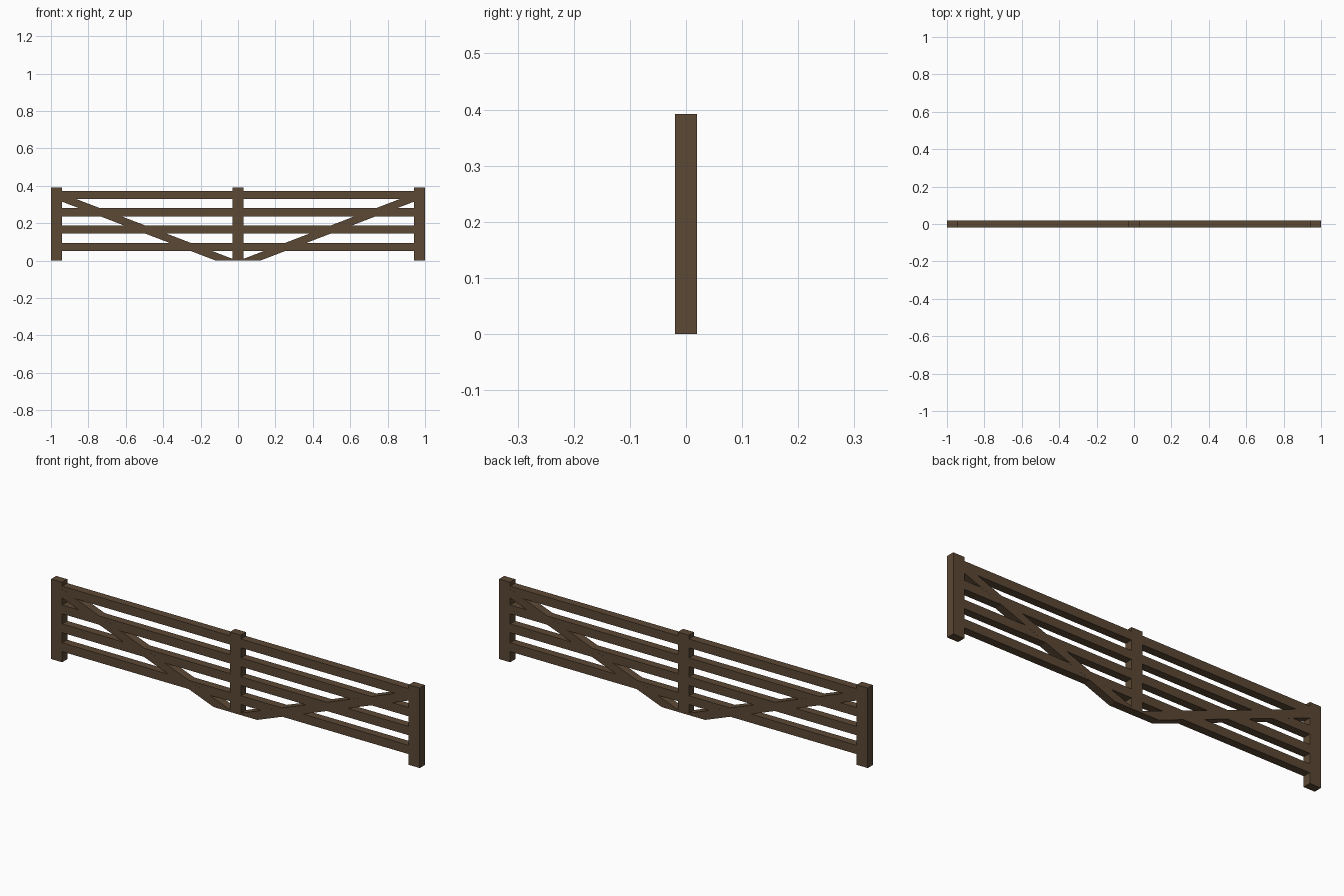
import bpy, bmesh

if "Cube" in bpy.data.objects:
    bpy.data.objects.remove(bpy.data.objects["Cube"])

wood = bpy.data.materials.new("brown_wood")
wood.diffuse_color = (0.105, 0.065, 0.035, 1)
wood.use_nodes = True
wood.node_tree.nodes["Principled BSDF"].inputs["Base Color"].default_value = wood.diffuse_color


def slab(name, outline, depth):
    """Extrude an x-z outline symmetrically along y."""
    bm = bmesh.new()
    face = bm.faces.new([bm.verts.new((x, -depth / 2, z)) for x, z in outline])
    ext = bmesh.ops.extrude_face_region(bm, geom=[face])["geom"]
    moved = [v for v in ext if isinstance(v, bmesh.types.BMVert)]
    bmesh.ops.translate(bm, verts=moved, vec=(0, depth, 0))
    bmesh.ops.recalc_face_normals(bm, faces=bm.faces)
    mesh = bpy.data.meshes.new(name)
    bm.to_mesh(mesh)
    bm.free()
    mesh.materials.append(wood)
    obj = bpy.data.objects.new(name, mesh)
    bpy.context.collection.objects.link(obj)
    return obj


def plank(name, x0, x1, z0, z1, depth):
    return slab(name, [(x0, z0), (x1, z0), (x1, z1), (x0, z1)], depth)


# Upright posts
for label, x in (("left", -0.97), ("middle", 0), ("right", 0.97)):
    plank(f"{label}_post", x - 0.03, x + 0.03, 0, 0.392, 0.04)

# Four rails in each half, and a sloping brace cut flat at the ground
for label, s in (("left", -1), ("right", 1)):
    for i in range(4):
        z = 0.0735 + i * 0.0927
        plank(f"{label}_rail_{i + 1}", s * 0.03, s * 0.94, z - 0.0215, z + 0.0215, 0.039)
    slab(f"{label}_brace",
         [(s * x, z) for x, z in ((0.03, 0), (0.118, 0), (0.94, 0.315),
                                  (0.94, 0.358), (0.03, 0.01))], 0.0394)
